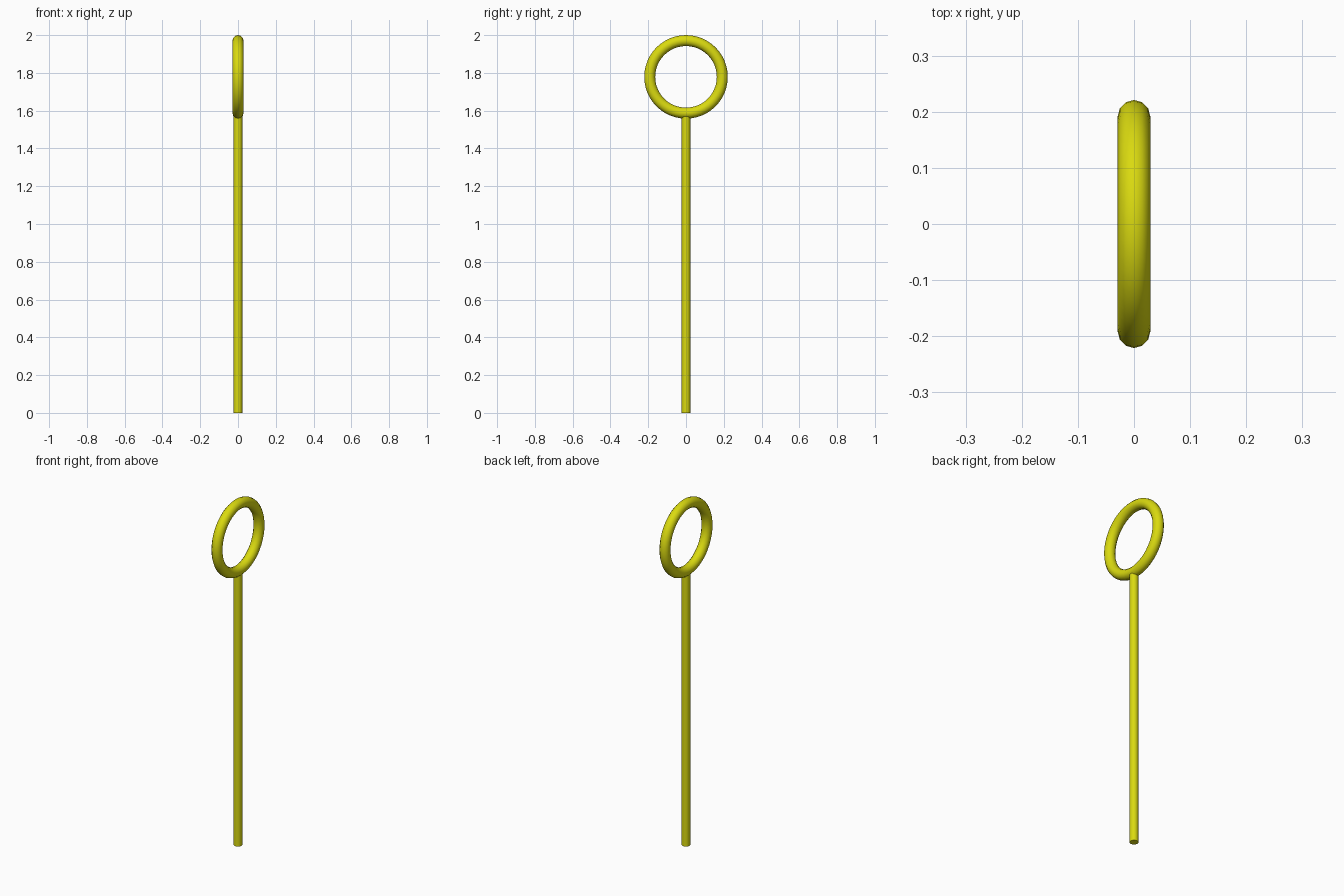
import bpy
import math

if "Cube" in bpy.data.objects:
    bpy.data.objects.remove(bpy.data.objects["Cube"])

yellow = bpy.data.materials.new("yellow")
yellow.diffuse_color = (0.7, 0.7, 0.005, 1)
yellow.use_nodes = True
yellow.node_tree.nodes["Principled BSDF"].inputs["Base Color"].default_value = yellow.diffuse_color


def finish(name):
    obj = bpy.context.object
    obj.name = name
    obj.data.materials.append(yellow)
    bpy.ops.object.shade_smooth_by_angle(angle=math.radians(40))
    return obj


# Upright rod, its top sunk slightly into the ring
ROD_TOP = 1.58
bpy.ops.mesh.primitive_cylinder_add(vertices=24, radius=0.0225, depth=ROD_TOP,
                                    location=(0, 0, ROD_TOP / 2))
finish("rod")

# Ring standing in the side plane
bpy.ops.mesh.primitive_torus_add(major_segments=48, minor_segments=12,
                                 major_radius=0.192, minor_radius=0.029,
                                 location=(0, 0, 1.779),
                                 rotation=(0, math.radians(90), 0))
finish("ring")
